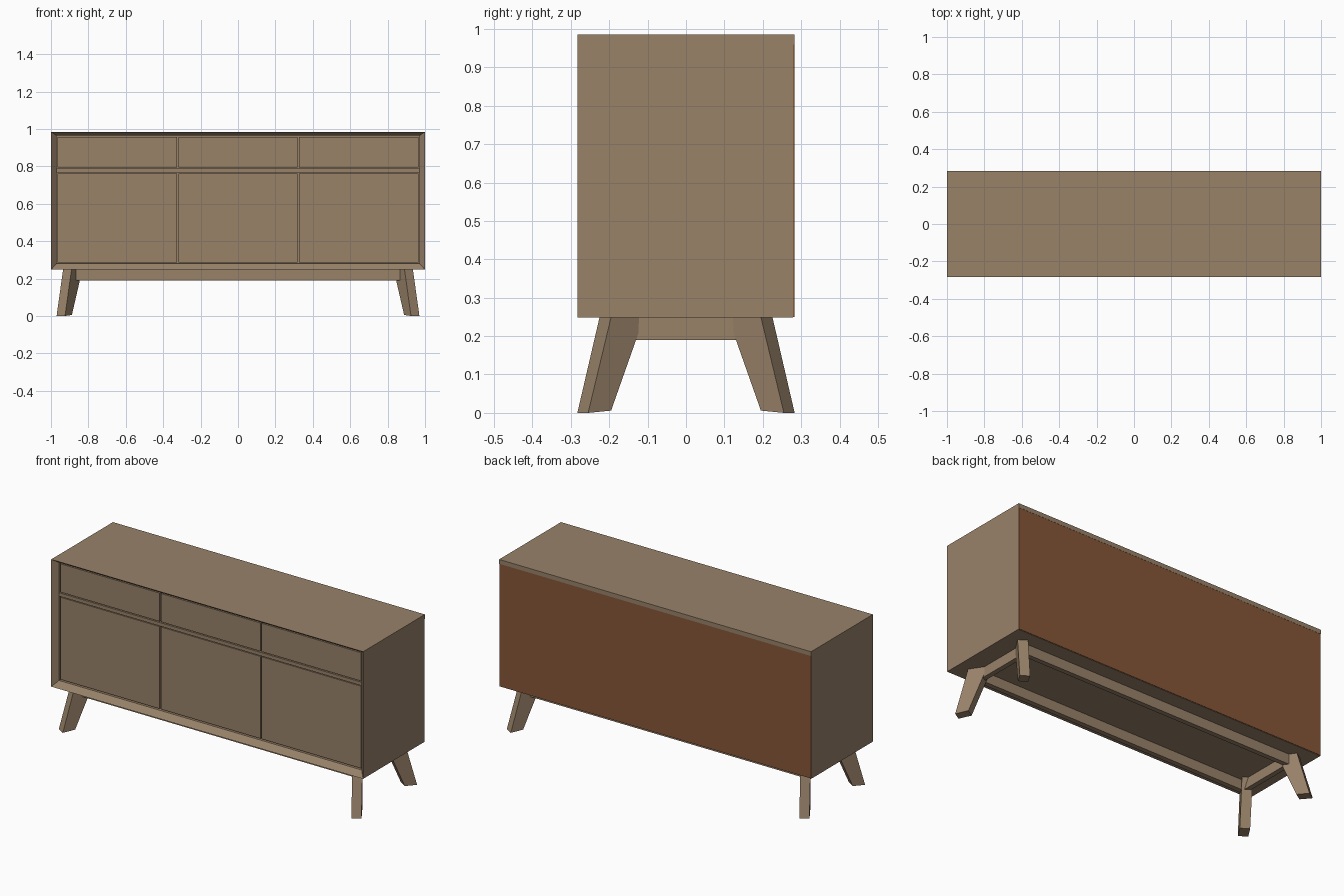
import bpy, bmesh

if "Cube" in bpy.data.objects:
    bpy.data.objects.remove(bpy.data.objects["Cube"])


def material(name, rgb):
    m = bpy.data.materials.new(name)
    m.diffuse_color = (*rgb, 1.0)
    m.use_nodes = True
    m.node_tree.nodes["Principled BSDF"].inputs["Base Color"].default_value = m.diffuse_color
    return m


WOOD = material("wood", (0.314, 0.223, 0.141))
BACK = material("back_brown", (0.239, 0.095, 0.040))


def finish(name, bm, mat):
    bmesh.ops.recalc_face_normals(bm, faces=bm.faces)
    me = bpy.data.meshes.new(name)
    bm.to_mesh(me)
    bm.free()
    me.materials.append(mat)
    ob = bpy.data.objects.new(name, me)
    bpy.context.collection.objects.link(ob)
    return ob


def loft(name, rings, mat):
    """Join rings of points with quads and cap both ends."""
    bm = bmesh.new()
    loops = [[bm.verts.new(p) for p in r] for r in rings]
    n = len(loops[0])
    for a, b in zip(loops, loops[1:]):
        for i in range(n):
            j = (i + 1) % n
            bm.faces.new((a[i], a[j], b[j], b[i]))
    bm.faces.new(loops[0][::-1])
    bm.faces.new(loops[-1])
    return finish(name, bm, mat)


def rect(x0, x1, z0, z1, y):
    return [(x0, y, z0), (x1, y, z0), (x1, y, z1), (x0, y, z1)]


def box(name, x0, x1, y0, y1, z0, z1, mat=WOOD):
    return loft(name, [rect(x0, x1, z0, z1, y0), rect(x0, x1, z0, z1, y1)], mat)


# Cabinet shell: back, outer front edge, sloped inner lip, recess floor
loft("cabinet_shell", [
    rect(-1, 1, 0.248, 0.985, 0.279),
    rect(-1, 1, 0.248, 0.985, -0.283),
    rect(-0.97, 0.97, 0.28, 0.964, -0.253),
    rect(-0.97, 0.97, 0.28, 0.964, -0.222),
], WOOD)

# Brown back panel under the rear edge of the top
box("back_panel", -0.999, 0.999, 0.277, 0.282, 0.25, 0.96, BACK)
box("top_rear_edge", -1, 1, 0.27, 0.283, 0.96, 0.985)

# Three drawers over three doors, with a rail between them
box("middle_rail", -0.97, 0.97, -0.252, -0.215, 0.768, 0.788)
bays = [("left", -0.964, -0.327), ("centre", -0.319, 0.319), ("right", 0.327, 0.964)]
for side, x0, x1 in bays:
    box(side + "_drawer", x0, x1, -0.25, -0.215, 0.793, 0.957)
    box(side + "_door", x0, x1, -0.25, -0.215, 0.287, 0.763)

# Apron frame below the cabinet
for s, name in ((-1, "front"), (1, "rear")):
    y0, y1 = sorted((s * 0.19, s * 0.162))
    box(name + "_apron", -0.887, 0.887, y0, y1, 0.19, 0.249)
for s, name in ((-1, "left"), (1, "right")):
    x0, x1 = sorted((s * 0.887, s * 0.859))
    box(name + "_apron", x0, x1, -0.162, 0.162, 0.19, 0.249)

# Splayed, tapered legs turned toward the corners
foot = [(0.925, -0.283, 0), (0.97, -0.255, 0), (0.933, -0.195, 0.006), (0.888, -0.223, 0.006)]
head = [(0.89, -0.225, 0.25), (0.935, -0.195, 0.25), (0.878, -0.109, 0.25), (0.832, -0.139, 0.25)]
for sx, xn in ((-1, "left"), (1, "right")):
    for sy, yn in ((1, "front"), (-1, "rear")):
        loft(f"{yn}_{xn}_leg",
             [[(sx * x, sy * y, z) for x, y, z in r] for r in (foot, head)], WOOD)
